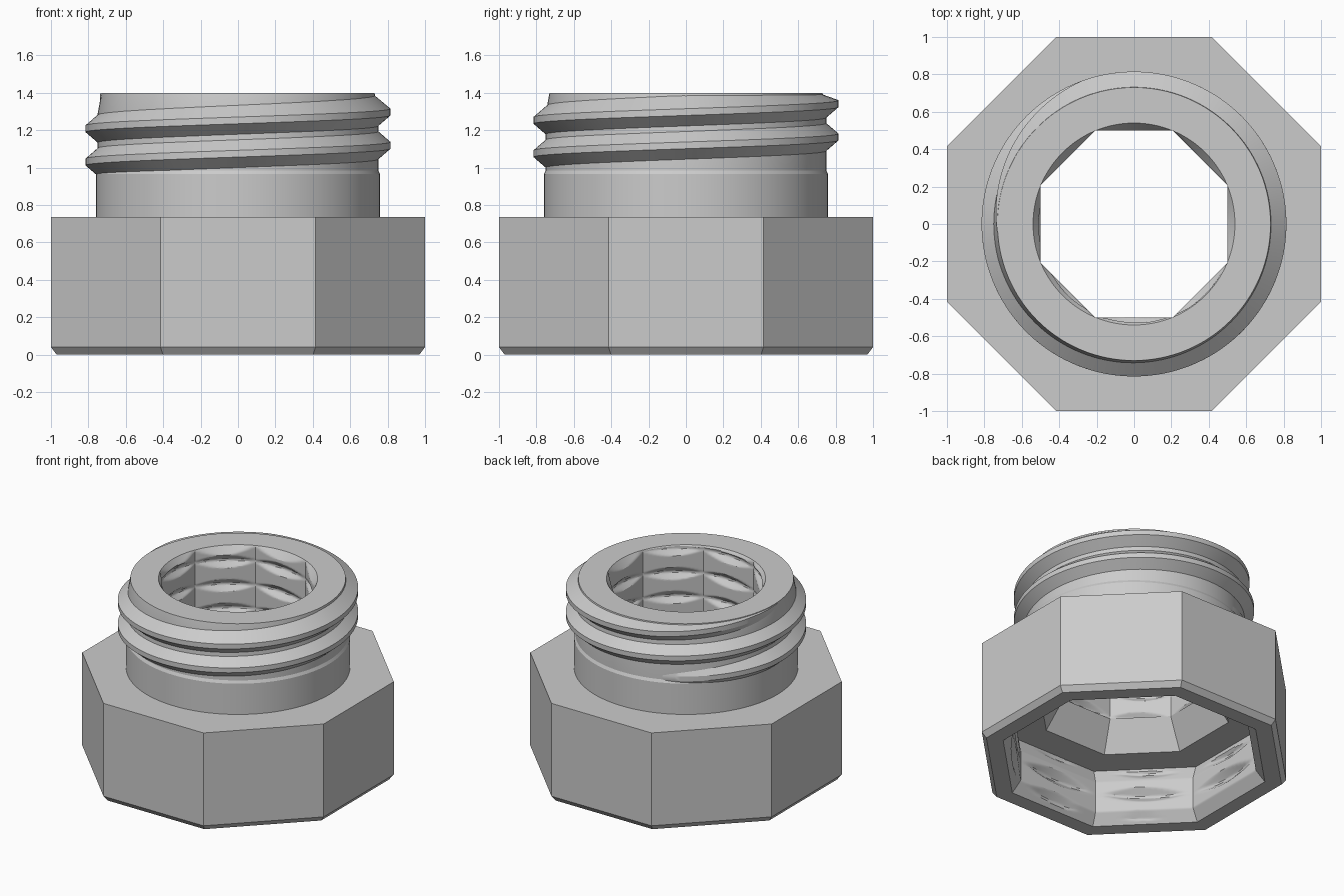
import bpy
import bmesh
from math import cos, sin, pi, radians, tau

cube = bpy.data.objects.get("Cube")
if cube:
    bpy.data.objects.remove(cube, do_unlink=True)

PITCH = 0.178

grey = bpy.data.materials.new("plain_grey")
grey.use_nodes = True
grey.diffuse_color = (0.6, 0.6, 0.6, 1)
grey.node_tree.nodes["Principled BSDF"].inputs["Base Color"].default_value = (0.6, 0.6, 0.6, 1)


def skin(name, rings, smooth=True):
    """Join a chain of closed point rings into one surface."""
    bm = bmesh.new()
    rows = [[bm.verts.new(p) for p in ring] for ring in rings]
    for a, b in zip(rows, rows[1:]):
        n = len(a)
        for j in range(n):
            k = (j + 1) % n
            bm.faces.new((a[j], a[k], b[k], b[j]))
    mesh = bpy.data.meshes.new(name)
    bm.to_mesh(mesh)
    bm.free()
    mesh.materials.append(grey)
    obj = bpy.data.objects.new(name, mesh)
    bpy.context.collection.objects.link(obj)
    if smooth:
        bpy.ops.object.select_all(action="DESELECT")
        obj.select_set(True)
        bpy.context.view_layer.objects.active = obj
        bpy.ops.object.shade_smooth_by_angle(angle=radians(25))
    return obj


def ring(z, sides, radius):
    """Horizontal ring; radius is a function of the angle."""
    angles = [pi / 8 + tau * i / sides for i in range(sides)]
    return [(radius(t) * cos(t), radius(t) * sin(t), z) for t in angles]


def octagon(t, apothem):
    """Distance to an octagon with flats facing the axes."""
    return apothem / cos((t + pi / 8) % (pi / 4) - pi / 8)


def lathe(name, profile, sides, scale=1.0, smooth=True):
    return skin(name, [ring(z, sides, lambda t, r=r: r * scale) for r, z in profile], smooth)


def groove(t, z, depth_radius, start):
    """Radius of a helical V groove at an angle and height."""
    d = (z - start - PITCH * t / tau + PITCH / 2) % PITCH - PITCH / 2
    return depth_radius - 0.9 * max(0, abs(d) - 0.008)


def bore(name, z_top, z_bottom, steps, radius):
    """Inner wall, running down so that it faces inward."""
    rings = []
    for i in range(steps + 1):
        z = z_top + (z_bottom - z_top) * i / steps
        rings.append(ring(z, 128, lambda t, z=z: radius(t, z)))
    return skin(name, rings)


# Octagonal body: bore funnel and socket ceiling
lathe("socket_ceiling", [(0.50, 0.63), (0.62, 0.42), (0.85, 0.42)],
      8, 1 / cos(pi / 8), False)

# Octagonal body: rim, lower bevel, sides and shoulder
lathe("octagonal_body", [(0.86, 0), (0.97, 0), (1, 0.04), (1, 0.735), (0.70, 0.735)],
      8, 1 / cos(pi / 8), False)

# Round neck with a relief step and a tapered, flat top
lathe("neck", [(0.76, 0.73), (0.76, 0.965), (0.75, 0.985), (0.75, 1.29),
               (0.73, 1.4), (0.54, 1.4)], 128)


# Socket wall with a flared mouth and shallow thread grooves
def socket_radius(t, z):
    flare = 0.75 * max(0, 0.08 - z) + 0.35 * max(0, z - 0.31)
    return max(octagon(t, 0.80 + flare), groove(t, z, 0.845, 0.09))


bore("socket_wall", 0.42, 0, 60, socket_radius)


# Neck bore with thread grooves and a countersunk mouth
def neck_radius(t, z):
    return max(octagon(t, 0.50), groove(t, z, 0.535, 1.05), 0.54 - 0.7 * (1.4 - z))


bore("neck_bore", 1.4, 0.63, 110, neck_radius)

# Outer thread: a ridge swept along a rising helix, fading at both ends
start, end, fade = radians(95), radians(905), radians(75)
sections = []
count = 300
for i in range(count + 1):
    t = start + (end - start) * i / count
    f = max(0, min(1, (t - start) / fade, (end - t) / fade))
    z = 1.03 + PITCH * (t - pi) / tau
    crest = 0.73 + 0.085 * f
    shape = [(0.72, 0.1), (crest, 0.018), (crest, -0.018), (0.72, -0.1)]
    sections.append([(r * cos(t), r * sin(t), min(z + h, 1.395)) for r, h in shape])
skin("outer_thread", sections)
